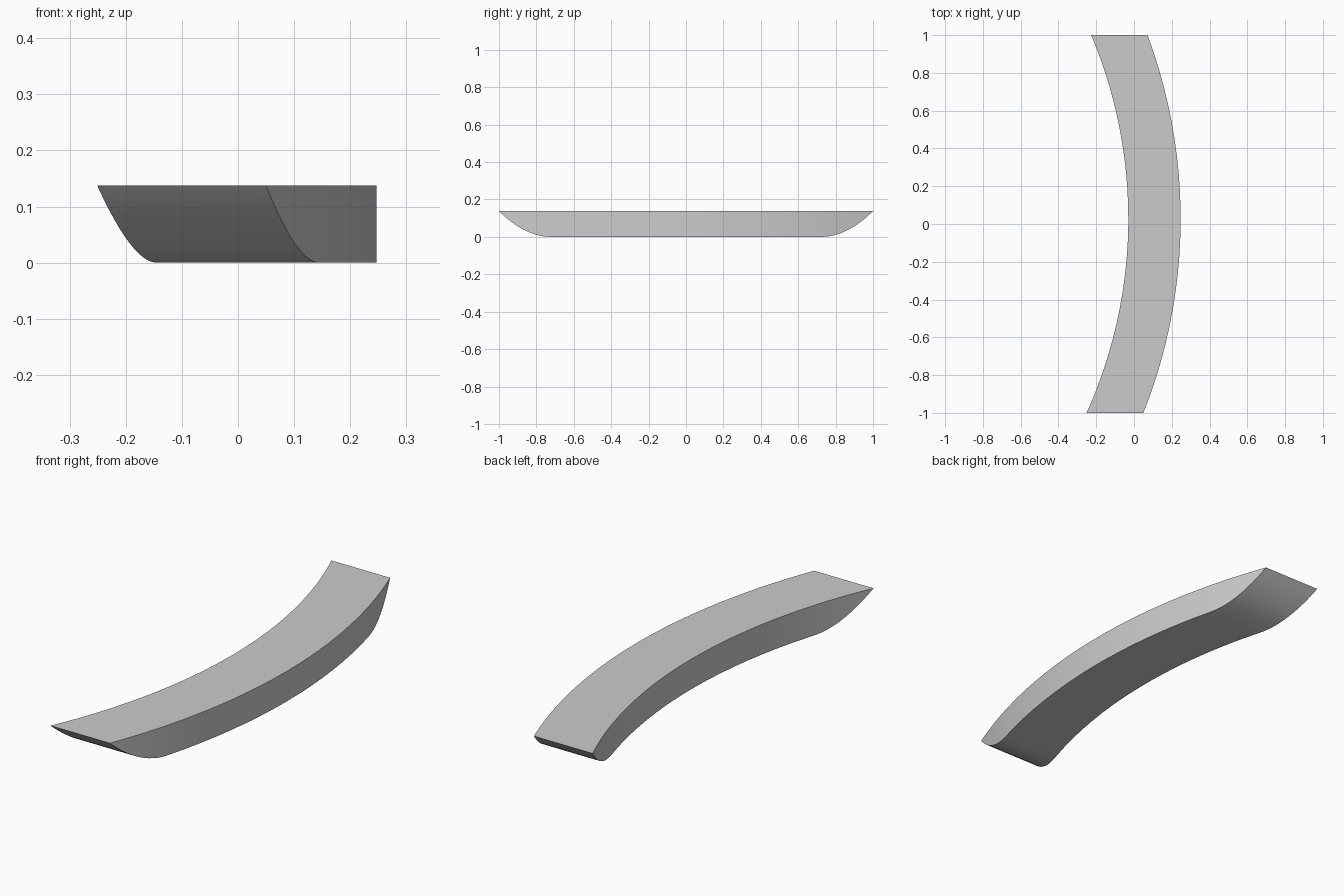
import bpy
import bmesh
import math

cube = bpy.data.objects.get("Cube")
if cube:
    bpy.data.objects.remove(cube, do_unlink=True)

# Plan is a band between two concentric arcs, cut square at both ends
CENTRE_X, CENTRE_Y = -2.53, 0.028
INNER_R, OUTER_R = 2.5, 2.777
HEIGHT = 0.138
FLAT_END = 0.72      # where the underside starts to sweep up
MID_STEPS, END_STEPS = 16, 12


def arc_x(radius, y):
    return CENTRE_X + math.sqrt(radius ** 2 - (y - CENTRE_Y) ** 2)


def underside(y):
    t = max(0.0, (abs(y) - FLAT_END) / (1 - FLAT_END))
    return HEIGHT * t ** 2


def make_material(name, value):
    mat = bpy.data.materials.new(name)
    mat.use_nodes = True
    colour = (value, value, value, 1)
    mat.diffuse_color = colour
    mat.node_tree.nodes["Principled BSDF"].inputs["Base Color"].default_value = colour
    return mat


# Stations along the length: fine on the swept ends, coarser in the middle
sweep = [FLAT_END + (1 - FLAT_END) * i / END_STEPS for i in range(END_STEPS + 1)]
middle = [FLAT_END * (2 * i / MID_STEPS - 1) for i in range(1, MID_STEPS)]
stations = [-y for y in reversed(sweep)] + middle + sweep

# Skin the cross-sections into a closed curved block
bm = bmesh.new()
rings = []
for y in stations:
    inner, outer, low = arc_x(INNER_R, y), arc_x(OUTER_R, y), underside(y)
    section = [(inner, low), (outer, low), (outer, HEIGHT), (inner, HEIGHT)]
    rings.append([bm.verts.new((x, y, z)) for x, z in section])
for a, b in zip(rings, rings[1:]):
    for i in range(4):
        j = (i + 1) % 4
        bm.faces.new((a[i], a[j], b[j], b[i]))
# The tips close to a sharp edge
bmesh.ops.remove_doubles(bm, verts=bm.verts, dist=1e-5)
bmesh.ops.recalc_face_normals(bm, faces=bm.faces)

mesh = bpy.data.meshes.new("curved_block")
bm.to_mesh(mesh)
bm.free()
mesh.materials.append(make_material("light grey", 0.6))
block = bpy.data.objects.new("curved_block", mesh)
bpy.context.collection.objects.link(block)

# Smooth curves, sharp edges
bpy.ops.object.select_all(action="DESELECT")
block.select_set(True)
bpy.context.view_layer.objects.active = block
bpy.ops.object.shade_smooth_by_angle(angle=math.radians(30))
